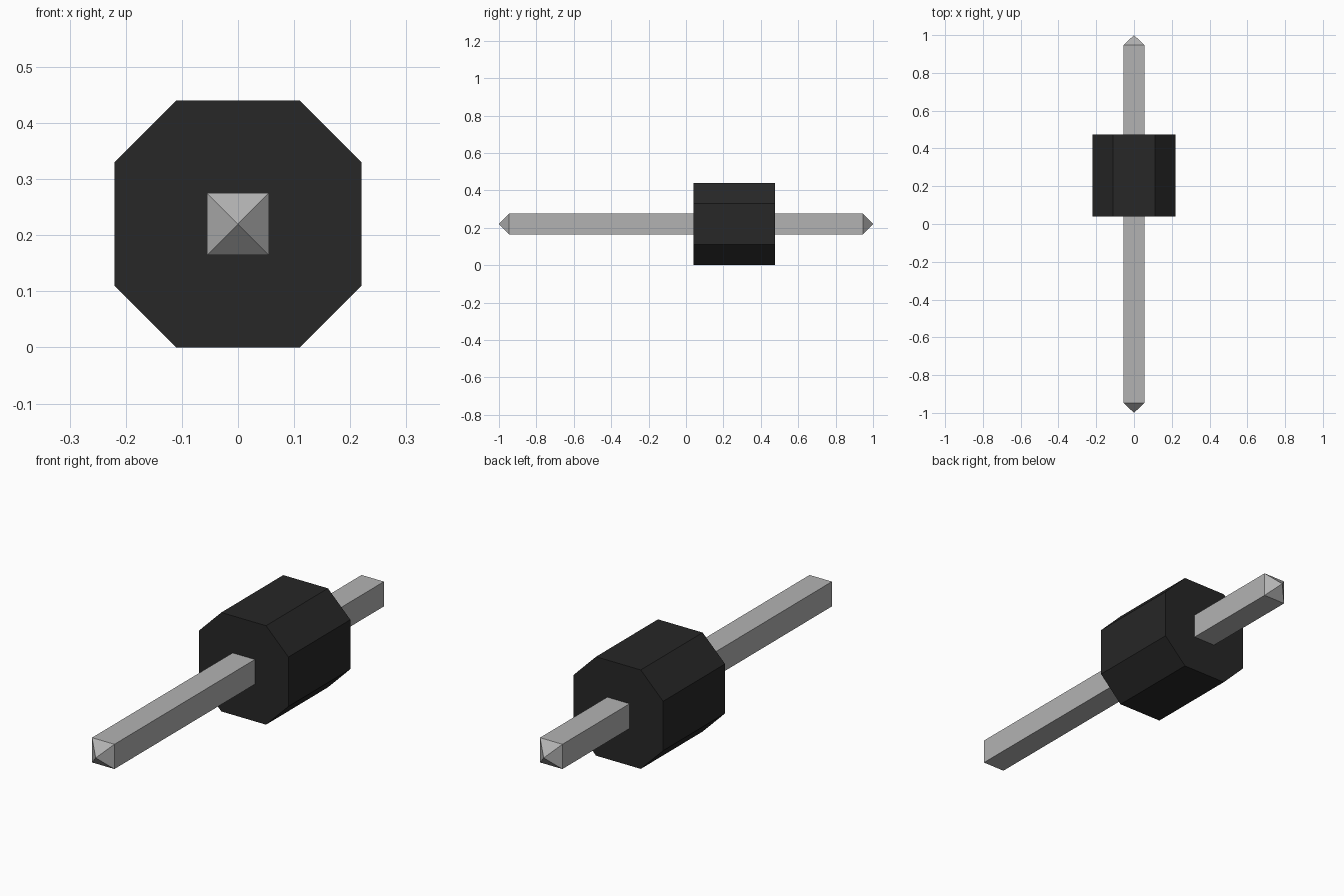
import bpy, bmesh

cube = bpy.data.objects.get("Cube")
if cube:
    bpy.data.objects.remove(cube, do_unlink=True)

CENTRE_Z = 0.22


def make_material(name, rgb, metallic=0.0):
    mat = bpy.data.materials.new(name)
    mat.use_nodes = True
    mat.diffuse_color = (*rgb, 1)
    mat.node_tree.nodes["Principled BSDF"].inputs["Base Color"].default_value = (*rgb, 1)
    return mat


def loft(name, profile, sections, mat):
    """Loft an XZ profile along Y; sections are (y, scale), scale 0 makes a point."""
    bm = bmesh.new()
    rings = []
    for y, s in sections:
        pts = profile if s else [(0, 0)]
        rings.append([bm.verts.new((x * s, y, CENTRE_Z + z * s)) for x, z in pts])
    n = len(profile)
    for a, b in zip(rings, rings[1:]):
        for i in range(n):
            j = (i + 1) % n
            quad = [a[i % len(a)], a[j % len(a)], b[j % len(b)], b[i % len(b)]]
            bm.faces.new(list(dict.fromkeys(quad)))
    # Flat caps on ends that are not points
    for ring in (rings[0], rings[-1]):
        if len(ring) > 2:
            bm.faces.new(ring)
    bmesh.ops.recalc_face_normals(bm, faces=bm.faces[:])
    mesh = bpy.data.meshes.new(name)
    bm.to_mesh(mesh)
    bm.free()
    mesh.materials.append(mat)
    obj = bpy.data.objects.new(name, mesh)
    bpy.context.collection.objects.link(obj)
    return obj


black = make_material("black plastic", (0.02, 0.02, 0.02))
grey = make_material("grey metal", (0.45, 0.45, 0.45))

# Octagonal plastic housing with chamfered corners
R, C = 0.22, 0.11
octagon = [(C, -R), (R, -C), (R, C), (C, R), (-C, R), (-R, C), (-R, -C), (-C, -R)]
loft("housing", octagon, [(0.04, 1), (0.475, 1)], black)

# Square pin with a pyramid tip at each end
P = 0.055
square = [(P, -P), (P, P), (-P, P), (-P, -P)]
loft("pin", square, [(-1, 0), (-0.947, 1), (0.947, 1), (1, 0)], grey)
